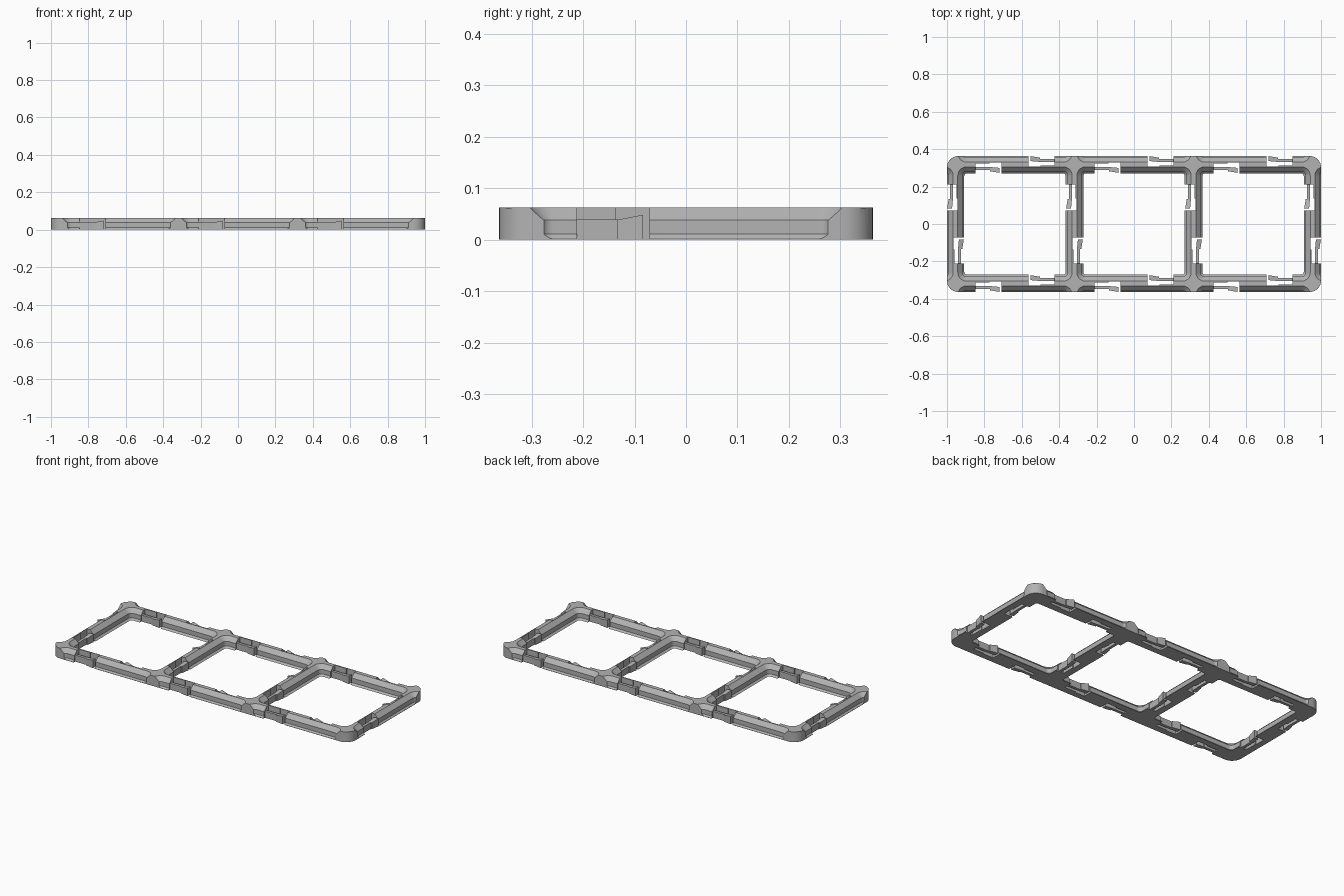
import bpy, bmesh, math
from mathutils import Matrix, Vector

if "Cube" in bpy.data.objects:
    bpy.data.objects.remove(bpy.data.objects["Cube"])

S = 1 / 66          # one design millimetre in scene units
PITCH = 42
HEIGHT = 4.1

grey = bpy.data.materials.new("plain grey")
grey.use_nodes = True
grey.diffuse_color = (0.45, 0.45, 0.45, 1)
grey.node_tree.nodes["Principled BSDF"].inputs["Base Color"].default_value = grey.diffuse_color


def rounded_rect(hx, hy, r, steps=8):
    """Outline of a rounded rectangle, counter-clockwise."""
    pts = []
    for k, (sx, sy) in enumerate([(1, 1), (-1, 1), (-1, -1), (1, -1)]):
        for i in range(steps + 1):
            a = math.pi / 2 * (k + i / steps)
            pts.append((sx * (hx - r) + r * math.cos(a), sy * (hy - r) + r * math.sin(a)))
    return pts


def loft(bm, rings, matrix=Matrix()):
    """Closed solid through rings of matching 3D points."""
    loops = [[bm.verts.new(matrix @ Vector(p)) for p in ring] for ring in rings]
    for a, b in zip(loops, loops[1:]):
        n = len(a)
        for i in range(n):
            j = (i + 1) % n
            bm.faces.new((a[i], a[j], b[j], b[i]))
    bm.faces.new(loops[0][::-1])
    bm.faces.new(loops[-1])


def prism(bm, outline, z0, z1, matrix=Matrix()):
    loft(bm, [[(x, y, z) for x, y in outline] for z in (z0, z1)], matrix)


def make_object(name, bm):
    bmesh.ops.recalc_face_normals(bm, faces=bm.faces)
    bmesh.ops.scale(bm, vec=(S, S, S), verts=bm.verts)
    mesh = bpy.data.meshes.new(name)
    bm.to_mesh(mesh)
    bm.free()
    mesh.materials.append(grey)
    ob = bpy.data.objects.new(name, mesh)
    bpy.context.collection.objects.link(ob)
    return ob


# Solid slab with rounded corners
bm = bmesh.new()
prism(bm, rounded_rect(1.5 * PITCH + 3, PITCH / 2 + 3, 4), 0, HEIGHT)
frame = make_object("frame", bm)

# Stepped pockets: three openings, and the same shape repeated around the rim
sections = [(-1, 17.9, 0.9), (0, 17.9, 0.9), (0.7, 18.6, 1.6),
            (2.5, 18.6, 1.6), (HEIGHT, 20.2, 3.2), (6, 20.2, 3.2)]
bm = bmesh.new()
for col in range(-2, 3):
    for row in (-1, 0, 1):
        loft(bm, [[(x, y, z) for x, y in rounded_rect(h, h, r)] for z, h, r in sections],
             Matrix.Translation((col * PITCH, row * PITCH, 0)))
pockets = make_object("pocket_cutter", bm)

# Every bar of the grid, as a matrix from bar space (along x) to the model
bars = [Matrix.Translation((c * PITCH, r * PITCH / 2, 0)) for c in (-1, 0, 1) for r in (-1, 1)]
bars += [Matrix.Translation(((c - 1.5) * PITCH, 0, 0)) @ Matrix.Rotation(-math.pi / 2, 4, 'Z')
         for c in range(4)]
half_turn = Matrix.Rotation(math.pi, 4, 'Z')
clip_places = [m @ t for m in bars for t in (Matrix(), half_turn)]

# Slots behind and around the clips
slot_outline = [(4.7, -0.65), (9, -0.65), (9, -0.3), (14, -0.3), (14, 4), (4.7, 4)]
bm = bmesh.new()
for m in clip_places:
    prism(bm, slot_outline, -1, 6, m)
slots = make_object("slot_cutter", bm)

for cutter in (pockets, slots):
    cutter.hide_render = True
    mod = frame.modifiers.new(cutter.name, 'BOOLEAN')
    mod.operation = 'DIFFERENCE'
    mod.solver = 'EXACT'
    mod.object = cutter
deps = bpy.context.evaluated_depsgraph_get()
cut_mesh = bpy.data.meshes.new_from_object(frame.evaluated_get(deps))
frame.modifiers.clear()
frame.data = cut_mesh
frame.data.materials.clear()
frame.data.materials.append(grey)
for cutter in (pockets, slots):
    bpy.data.objects.remove(cutter)

# Spring clips: a thin arm rooted in the bar and a hooked, sloping head
arm_outline = [(8.5, 0.9), (14.3, 0.9), (14.3, 2), (8.5, 2)]
head_outline = [(5.5, 1.2), (8.8, 0.9), (8.8, 2.4), (5.5, 2.95)]
bm = bmesh.new()
for m in clip_places:
    prism(bm, arm_outline, 0, 2.6, m)
    loft(bm, [[(x, y, 0) for x, y in head_outline],
              [(x, y, 3.2 if x < 7 else 2.55) for x, y in head_outline]], m)
clips = make_object("spring_clips", bm)

# Smooth the rounded corners, keep the creases
bpy.ops.object.select_all(action='DESELECT')
frame.select_set(True)
bpy.context.view_layer.objects.active = frame
bpy.ops.object.shade_smooth_by_angle(angle=math.radians(25))
